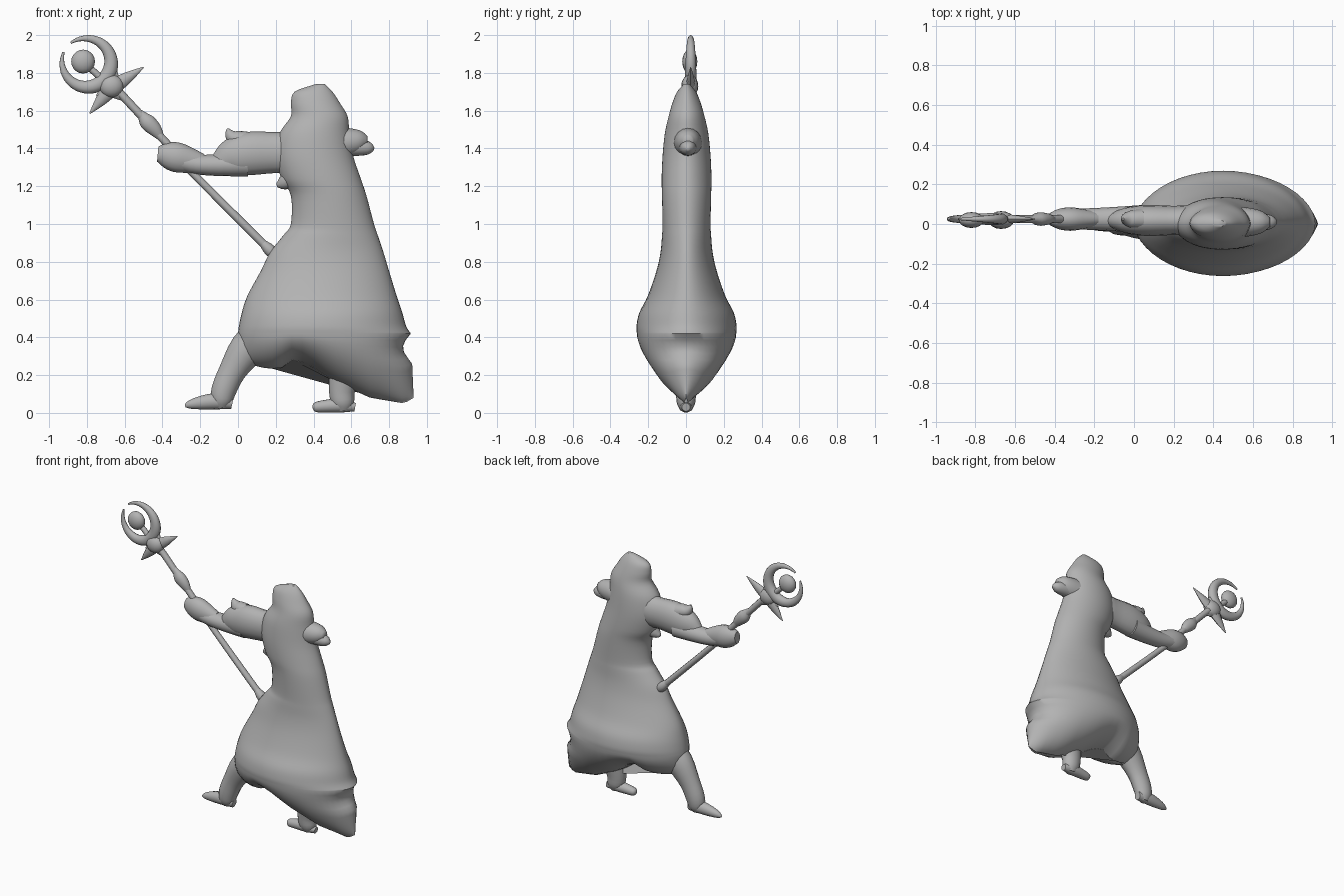
import bpy, bmesh, math
from mathutils import Vector

old = bpy.data.objects.get("Cube")
if old:
    bpy.data.objects.remove(old, do_unlink=True)

grey = bpy.data.materials.new("stone grey")
grey.use_nodes = True
grey.diffuse_color = (0.45, 0.45, 0.45, 1)
grey.node_tree.nodes["Principled BSDF"].inputs["Base Color"].default_value = (0.45, 0.45, 0.45, 1)


def skin(name, rings):
    """Join closed rings of points into one capped, smooth object."""
    bm = bmesh.new()
    loops = [[bm.verts.new(p) for p in ring] for ring in rings]
    n = len(loops[0])
    for a, b in zip(loops, loops[1:]):
        for i in range(n):
            bm.faces.new((a[i], a[(i + 1) % n], b[(i + 1) % n], b[i]))
    bm.faces.new(loops[0])
    bm.faces.new(loops[-1])
    bmesh.ops.remove_doubles(bm, verts=bm.verts, dist=0.0005)
    bmesh.ops.recalc_face_normals(bm, faces=bm.faces)
    mesh = bpy.data.meshes.new(name)
    bm.to_mesh(mesh)
    bm.free()
    mesh.materials.append(grey)
    obj = bpy.data.objects.new(name, mesh)
    bpy.context.collection.objects.link(obj)
    bpy.ops.object.select_all(action="DESELECT")
    obj.select_set(True)
    bpy.context.view_layer.objects.active = obj
    bpy.ops.object.shade_smooth_by_angle(angle=math.radians(50))


def resample(rows, steps=4):
    """Catmull-Rom smoothing of a list of equal-length sections."""
    rows = [Vector(r) for r in rows]
    ext = [rows[0]] + rows + [rows[-1]]
    out = []
    for p, a, b, q in zip(ext, ext[1:], ext[2:], ext[3:]):
        for k in range(steps):
            t = k / steps
            out.append(a + (b - p) * (t / 2) + (p * 2 - a * 5 + b * 4 - q) * (t * t / 2)
                       + (a * 3 - p - b * 3 + q) * (t ** 3 / 2))
    return out + [rows[-1]]


def limb(name, path, depth=1.0, y=0.025, n=16, steps=3):
    """Tube along (x, z, radius) in the XZ plane; depth scales it in Y."""
    pts = resample(path, steps)
    rings = []
    for i, (x, z, r) in enumerate(pts):
        d = pts[min(i + 1, len(pts) - 1)] - pts[max(i - 1, 0)]
        side = Vector((-d[1], 0, d[0])).normalized()
        r = max(r, 0.002)
        rings.append([Vector((x, y, z)) + side * r * math.cos(a) + Vector((0, r * depth * math.sin(a), 0))
                      for a in (math.tau * k / n for k in range(n))])
    skin(name, rings)


def ball(name, x, z, rx, ry, rz, y=0.02):
    rings = []
    for i in range(11):
        t = math.pi * (0.01 + 0.98 * i / 10)
        rings.append([(x + rx * math.sin(t) * math.cos(a), y + ry * math.sin(t) * math.sin(a),
                       z + rz * math.cos(t)) for a in (math.tau * k / 16 for k in range(16))])
    skin(name, rings)


def interp(curve, x):
    for (x0, z0), (x1, z1) in zip(curve, curve[1:]):
        if x <= x1:
            return z0 + (z1 - z0) * max(0, x - x0) / (x1 - x0)
    return curve[-1][1]


# Hooded robe: height, left edge, right edge, half depth
robe = [(1.74, .41, .46, .015), (1.70, .30, .50, .05), (1.64, .28, .54, .075),
        (1.57, .28, .58, .095), (1.48, .22, .59, .115), (1.36, .20, .61, .127),
        (1.24, .23, .65, .132), (1.15, .28, .68, .13), (1.0, .28, .72, .127),
        (.94, .24, .74, .13), (.85, .17, .77, .138), (.75, .12, .80, .16),
        (.62, .05, .84, .205), (.53, .02, .87, .25), (.46, .005, .89, .265), (.42, 0, .915, .263)]
N = 48
rings = []
for z, lo, hi, dep in resample(robe):
    rings.append([((lo + hi) / 2 + (hi - lo) / 2 * math.cos(a),
                   0.003 + dep * math.copysign(abs(math.sin(a)) ** 1.1, math.sin(a)), z)
                  for a in (math.tau * k / N for k in range(N))])

# Skirt underside curls in to a wavy hem, with a notch on the trailing edge
hem = [(0, .36), (.03, .27), (.12, .24), (.22, .23), (.30, .29), (.42, .23),
       (.50, .17), (.70, .08), (.88, .05), (.93, .08)]
belt = rings[-1]
for step in range(1, 17):
    t = math.sin(math.pi / 2 * step / 16)
    curl = max(1 - t ** 1.8, .015) ** .6
    ring = []
    for x, y, z in belt:
        hx = x * .93 / .915
        notch = .045 * math.sin(math.pi * min(1, 2.2 * t)) * max(0, x / .915) ** 8
        ring.append((x + (hx - x) * t - notch, y * curl, z + (interp(hem, hx) - z) * t))
    rings.append(ring)
skin("robe", rings)

# Legs and feet
limb("right_leg", [(.14, .42, .1), (.05, .34, .095), (-.03, .22, .072), (-.075, .12, .066),
                   (-.085, .06, .055), (-.085, .025, .03)], .85, 0)
limb("right_foot", [(-.03, .05, .03), (-.1, .062, .043), (-.18, .056, .038), (-.25, .045, .024),
                    (-.28, .037, .008)], .9, 0)
limb("left_leg", [(.6, .28, .11), (.565, .19, .085), (.55, .11, .068), (.555, .05, .06), (.555, .01, .035)], .8, 0)
limb("left_foot", [(.62, .03, .022), (.55, .04, .038), (.47, .036, .034), (.41, .03, .026), (.395, .028, .008)], 1, 0)

# Outstretched arm, sleeve and hand
limb("sleeve", [(.4, 1.38, .06), (.3, 1.38, .11), (.2, 1.378, .108), (.08, 1.375, .115), (0, 1.362, .107),
                (-.05, 1.345, .09), (-.1, 1.315, .06)], .68, .018)
limb("sleeve_tip", [(.04, 1.44, .05), (-.02, 1.455, .042), (-.045, 1.48, .025), (-.055, 1.505, .006)])
limb("forearm", [(.05, 1.32, .068), (-.1, 1.312, .058), (-.22, 1.315, .052), (-.3, 1.33, .05)], 1.05)
limb("hand", [(-.19, 1.32, .05), (-.25, 1.335, .066), (-.32, 1.352, .079), (-.38, 1.365, .068), (-.425, 1.37, .04)], .75)
limb("chest_fold", [(.36, 1.28, .08), (.28, 1.24, .055), (.235, 1.215, .035), (.205, 1.205, .01)], 1, 0)

# Hand behind the shoulder
limb("rear_hand", [(.54, 1.43, .08), (.6, 1.435, .072), (.65, 1.44, .055), (.685, 1.44, .025)], .95, .01)
limb("rear_fingers", [(.6, 1.41, .05), (.66, 1.405, .043), (.7, 1.4, .03), (.72, 1.395, .008)], 1, .01)

# Staff shaft with collars
limb("staff_shaft", [(.22, .81, .022), (-.24, 1.27, .02), (-.38, 1.43, .021), (-.64, 1.71, .022)], 1, n=10)
limb("staff_grip", [(-.41, 1.46, .02), (-.44, 1.5, .037), (-.48, 1.54, .042), (-.51, 1.575, .025), (-.54, 1.6, .018)], .8)
limb("staff_foot", [(.13, .9, .02), (.17, .86, .032), (.21, .82, .02)])

# Star-shaped collar under the crescent
ball("staff_collar", -.67, 1.73, .065, .045, .06)
for i, (x, z) in enumerate([(-.5, 1.83), (-.785, 1.585), (-.75, 1.68), (-.65, 1.84), (-.585, 1.65)]):
    limb("staff_spike_%d" % (i + 1), [(-.67, 1.72, .045), ((x - .67) / 2, (z + 1.72) / 2, .03), (x, z, .003)], .6, n=8)

# Open crescent, thickest toward the shaft, around an orb
moon = []
for i in range(25):
    s = -1 + i / 12
    ang = math.radians(-38 + 168 * s)
    w = .006 + .034 * (1 - abs(s) ** 1.6)
    r = .155 - w
    moon.append((-.79 + r * math.cos(ang), 1.845 + r * math.sin(ang), w))
limb("staff_crescent", moon, .8, n=10, steps=2)
ball("staff_orb", -.82, 1.86, .063, .04, .063)
limb("orb_stem", [(-.69, 1.74, .022), (-.75, 1.795, .018), (-.8, 1.84, .018)], 1, n=8)
